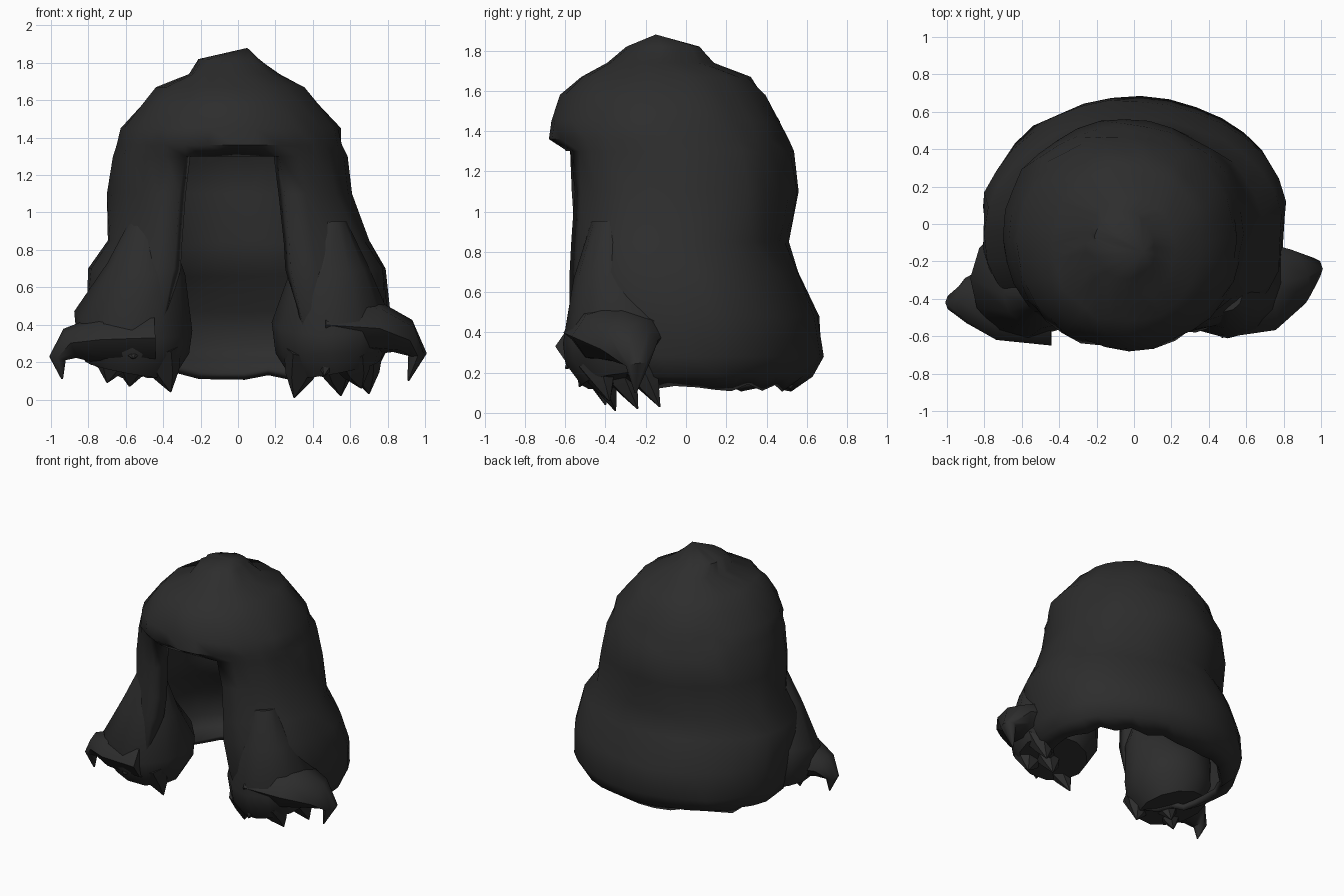
import bpy, bmesh, math, random
from mathutils import Vector

if "Cube" in bpy.data.objects:
    bpy.data.objects.remove(bpy.data.objects["Cube"])

random.seed(4)
hair = bpy.data.materials.new("charcoal_hair")
hair.diffuse_color = (0.026, 0.026, 0.026, 1)
hair.use_nodes = True
hair.node_tree.nodes["Principled BSDF"].inputs["Base Color"].default_value = hair.diffuse_color


def finish(name, bm, angle=50):
    me = bpy.data.meshes.new(name)
    bm.to_mesh(me)
    bm.free()
    me.materials.append(hair)
    ob = bpy.data.objects.new(name, me)
    bpy.context.collection.objects.link(ob)
    bpy.ops.object.select_all(action='DESELECT')
    ob.select_set(True)
    bpy.context.view_layer.objects.active = ob
    bpy.ops.object.shade_smooth_by_angle(angle=math.radians(angle))
    return ob


def spow(v, p):
    return math.copysign(abs(v) ** p, v)


# Main shell: z, centre x, half width, front y, back y, half opening, front squareness
ROWS = [
    (1.82, -.05, .16, -.30, .06, .07, 1), (1.74, -.02, .24, -.39, .14, .11, 1),
    (1.67, -.04, .40, -.53, .31, .17, 1), (1.58, -.04, .48, -.62, .39, .21, 1),
    (1.45, -.04, .58, -.675, .47, .24, 1), (1.36, -.04, .60, -.67, .50, .25, .95),
    (1.30, -.04, .62, -.60, .53, .25, .82), (1.10, -.04, .65, -.58, .56, .28, .75),
    (.85, 0, .70, -.58, .51, .30, .75), (.70, 0, .79, -.59, .56, .31, .75),
    (.48, 0, .81, -.60, .66, .36, .78), (.28, 0, .80, -.58, .68, .40, .8),
    (.18, 0, .76, -.52, .62, .40, .85), (.125, 0, .67, -.42, .52, .36, .85)]
FRONT, SIDE, OPEN_ROW = 4, 28, 6
bm = bmesh.new()
apex = bm.verts.new((.05, -.15, 1.88))
grid = []
for i, (z, cx, hw, yf, yb, op, p) in enumerate(ROWS):
    tr = math.asin(((op - .03 - cx) / hw) ** (1 / p))
    tl = math.asin(((op + .03 + cx) / hw) ** (1 / p))
    angs = [-tl + (tl + tr) * k / FRONT for k in range(FRONT)]
    angs += [tr + (2 * math.pi - tl - tr) * k / SIDE for k in range(SIDE)]
    ring = []
    for a in angs:
        j = random.uniform(-.012, .012)
        q = p if math.cos(a) > 0 else 1
        x = (hw + j) * spow(math.sin(a), q) + cx
        y = (yf + yb) / 2 - ((yb - yf) / 2 + j) * spow(math.cos(a), q)
        dz = random.uniform(-.02, .02) if i == len(ROWS) - 1 else 0
        ring.append(bm.verts.new((x, y, z + dz)))
    grid.append(ring)
n = FRONT + SIDE
for c in range(n):
    d = (c + 1) % n
    bm.faces.new((apex, grid[0][c], grid[0][d]))
    for r in range(len(ROWS) - 1):
        if r >= OPEN_ROW and c < FRONT:
            continue                      # face opening
        bm.faces.new((grid[r][c], grid[r + 1][c], grid[r + 1][d], grid[r][d]))
for v in [v for v in bm.verts if not v.link_faces]:
    bm.verts.remove(v)
shell = finish("hair_shell", bm)

# Lining: thick around the head, thin in the flared lower part
vg = shell.vertex_groups.new(name="lining")
for v in shell.data.vertices:
    vg.add([v.index], 1 if v.co.z > .6 else .4, 'REPLACE')
m = shell.modifiers.new("thickness", 'SOLIDIFY')
m.thickness = .11
m.offset = -1
m.vertex_group = "lining"


# Locks: lofted oval sections (x, y, z, radius a, radius along y)
def lock(name, secs, sides=10, angle=50):
    bm = bmesh.new()
    rings = []
    for i, (x, y, z, ra, rb) in enumerate(secs):
        p0, p1 = Vector(secs[max(i - 1, 0)][:3]), Vector(secs[min(i + 1, len(secs) - 1)][:3])
        t = (p1 - p0).normalized()
        a = Vector((0, 1, 0)).cross(t).normalized()
        b = t.cross(a)
        rings.append([bm.verts.new(Vector((x, y, z))
                      + a * ra * math.cos(2 * math.pi * k / sides)
                      + b * rb * math.sin(2 * math.pi * k / sides)) for k in range(sides)])
    for r0, r1 in zip(rings, rings[1:]):
        for k in range(sides):
            d = (k + 1) % sides
            bm.faces.new((r0[k], r0[d], r1[d], r1[k]))
    bm.faces.new(rings[0])
    bm.faces.new(rings[-1])
    bmesh.ops.recalc_face_normals(bm, faces=bm.faces)
    return finish(name, bm, angle)


# Puffy side locks, growing out of the shell
for s, name in ((1, "right_lock"), (-1, "left_lock")):
    lock(name, [(s * .48, -.38, .95, .10, .09), (s * .49, -.38, .70, .21, .18),
                (s * .53 - .03, -.29, .42, .32, .33), (s * .53 - .03, -.28, .27, .30, .32),
                (s * .55 - .03, -.27, .16, .24, .25)], 12)

# Outward flicks at the lock ends
lock("right_flick", [(.45, -.35, .40, .16, .26), (.72, -.33, .385, .15, .24),
                     (.88, -.28, .34, .10, .15), (.96, -.24, .24, .05, .06),
                     (.91, -.25, .10, .005, .005)], 8)
lock("left_flick", [(-.45, -.40, .33, .15, .25), (-.74, -.41, .32, .13, .21),
                    (-.90, -.41, .30, .085, .12), (-.965, -.42, .22, .045, .05),
                    (-.94, -.42, .11, .005, .005)], 8)

# Pointed strands under the locks: base, tip
TIPS = [((.36, -.44, .26), (.30, -.35, .01)), ((.52, -.34, .24), (.55, -.24, .02)),
        ((.66, -.24, .26), (.70, -.13, .03)), ((.60, -.44, .24), (.66, -.38, .06)),
        ((.50, -.46, .30), (.46, -.53, .13)),
        ((-.42, -.44, .26), (-.36, -.40, .04)), ((-.56, -.34, .24), (-.58, -.28, .07)),
        ((-.66, -.42, .26), (-.70, -.40, .09)), ((-.56, -.48, .32), (-.56, -.60, .22))]
for i, (b, t) in enumerate(TIPS):
    b, t = Vector(b), Vector(t)
    mid = b.lerp(t, .55)
    lock("strand_tip_%d" % (i + 1), [(*b, .12, .11), (*mid, .075, .055), (*t, .004, .004)], 6, 40)
